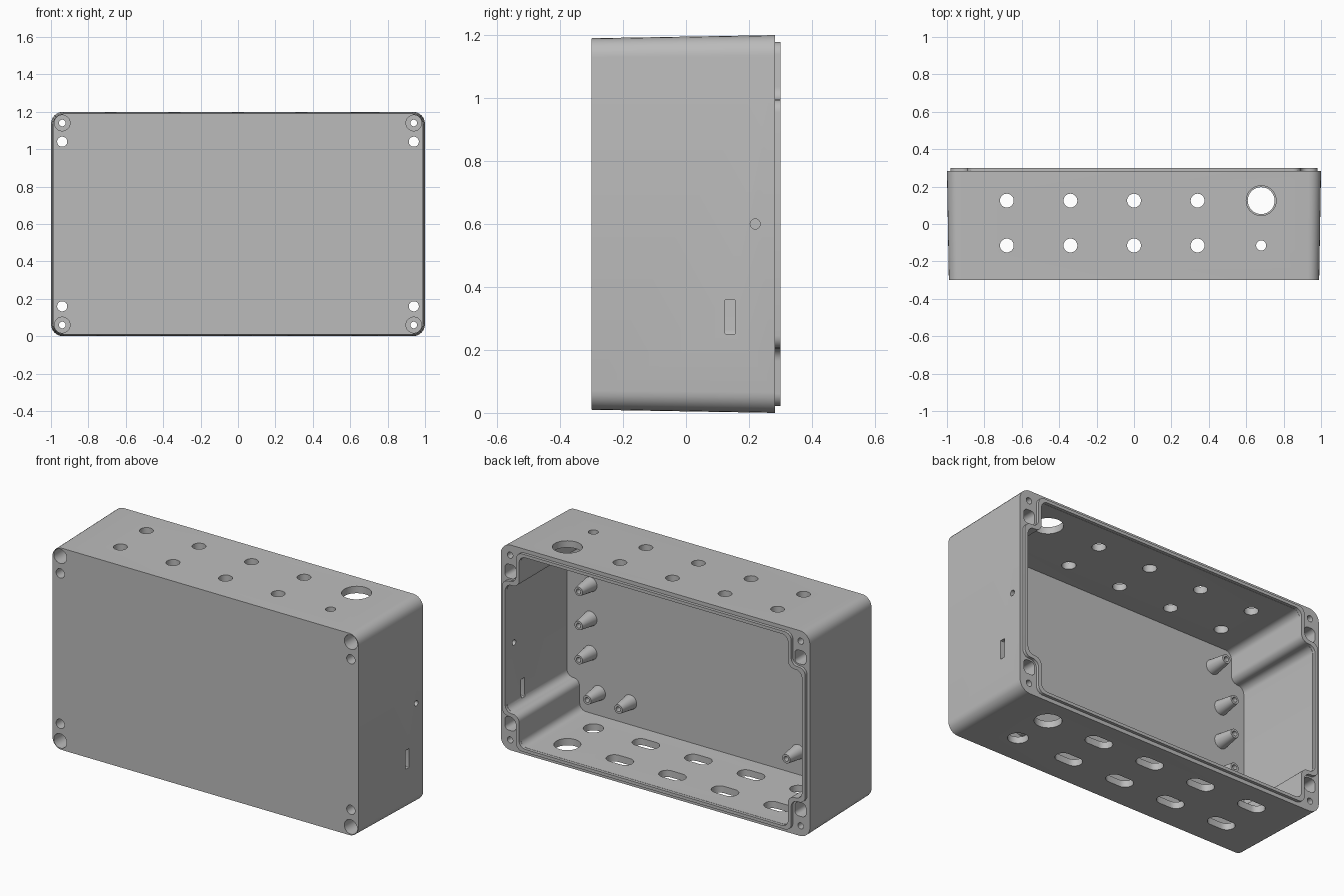
import bpy, bmesh, math
from mathutils import Vector

if "Cube" in bpy.data.objects:
    bpy.data.objects.remove(bpy.data.objects["Cube"])

grey = bpy.data.materials.new("light_grey_plastic")
grey.use_nodes = True
GREY = (0.5, 0.5, 0.5, 1)
grey.diffuse_color = GREY
grey.node_tree.nodes["Principled BSDF"].inputs["Base Color"].default_value = GREY

MID = 0.6      # height of the box centre
RIM = 0.283    # depth of the open rim
FRONT = -0.3
FLOOR = -0.26  # inner face of the front wall


# Profile helpers, all giving loops of 2D points
def fillet(points, radius, steps=6):
    loop = []
    for i, p in enumerate(points):
        p = Vector(p)
        u = (Vector(points[i - 1]) - p).normalized()
        v = (Vector(points[(i + 1) % len(points)]) - p).normalized()
        centre = p + radius * (u + v)
        for s in range(steps + 1):
            t = math.pi / 2 * s / steps
            loop.append(centre - radius * (v * math.cos(t) + u * math.sin(t)))
    return loop


def rounded_rect(cx, cy, w, h, radius):
    return fillet([(cx + w, cy - h), (cx + w, cy + h),
                   (cx - w, cy + h), (cx - w, cy - h)], radius)


def circle(cx, cy, r, n=32):
    return [Vector((cx + r * math.cos(math.tau * i / n),
                    cy + r * math.sin(math.tau * i / n))) for i in range(n)]


def notched_rect(w, h, a, b, radius=0.04):
    # Rectangle whose corners step inward around the screw columns
    quarter = [(w, b), (a, b), (a, h)]
    pts = quarter + [(-x, z) for x, z in reversed(quarter)]
    pts += [(-x, -z) for x, z in quarter] + [(x, -z) for x, z in reversed(quarter)]
    return fillet([(x, z + MID) for x, z in pts], radius)


# Sweep 2D loops through given depths along one axis
def place(p, d, axis):
    return {"x": (d, p[0], p[1]), "y": (p[0], d, p[1]), "z": (p[0], p[1], d)}[axis]


def add_loft(bm, stations, axis="y", ring=False):
    rows = [[bm.verts.new(place(p, d, axis)) for p in loop] for loop, d in stations]
    pairs = list(zip(rows, rows[1:]))
    if ring:
        pairs.append((rows[-1], rows[0]))
    else:
        bm.faces.new(rows[0])
        bm.faces.new(rows[-1])
    for a, b in pairs:
        for i in range(len(a)):
            j = (i + 1) % len(a)
            bm.faces.new((a[i], a[j], b[j], b[i]))


def add_prism(bm, loop, d0, d1, axis="y"):
    add_loft(bm, [(loop, d0), (loop, d1)], axis)


def finish(name, bm):
    bmesh.ops.recalc_face_normals(bm, faces=bm.faces[:])
    mesh = bpy.data.meshes.new(name)
    bm.to_mesh(mesh)
    bm.free()
    mesh.materials.append(grey)
    ob = bpy.data.objects.new(name, mesh)
    bpy.context.collection.objects.link(ob)
    return ob


def select(ob):
    bpy.ops.object.select_all(action="DESELECT")
    ob.select_set(True)
    bpy.context.view_layer.objects.active = ob


def smooth(ob):
    select(ob)
    bpy.ops.object.shade_smooth_by_angle(angle=math.radians(30))


def cut(ob, bm):
    cutter = finish("cutter", bm)
    cutter.hide_render = True
    mod = ob.modifiers.new("cut", "BOOLEAN")
    mod.operation = "DIFFERENCE"
    mod.solver = "EXACT"
    mod.object = cutter
    select(ob)
    bpy.ops.object.modifier_apply(modifier=mod.name)
    bpy.data.objects.remove(cutter)


CORNERS = [(sx, sz) for sx in (-1, 1) for sz in (-1, 1)]

# Box shell with slight draft toward the front
bm = bmesh.new()
add_loft(bm, [(rounded_rect(0, MID, 0.99, 0.59, 0.06), FRONT),
              (rounded_rect(0, MID, 1.0, 0.6, 0.065), RIM)])
shell = finish("enclosure_shell", bm)

# Cavity, leaving the corner columns solid
bm = bmesh.new()
add_loft(bm, [(notched_rect(0.953, 0.553, 0.87, 0.375), FLOOR),
              (notched_rect(0.96, 0.56, 0.87, 0.375), 0.4)])
cut(shell, bm)

# Wide cuts: counterbores, rim pockets, wall openings
bm = bmesh.new()
for sx, sz in CORNERS:
    add_prism(bm, circle(sx * 0.94, MID + sz * 0.54, 0.042), -0.4, 0.2)
    add_prism(bm, rounded_rect(sx * 0.938, MID + sz * 0.445, 0.036, 0.04, 0.025), 0.1, 0.4)
TOP, BOTTOM = (1.1, 1.3), (-0.1, 0.1)
BACK_ROW, FRONT_ROW = 0.125, -0.115
for y in (BACK_ROW, FRONT_ROW):
    for i in range(4):
        x = -0.68 + 0.34 * i
        add_prism(bm, circle(x, y, 0.037), *TOP, "z")
        add_prism(bm, rounded_rect(x, y, 0.08, 0.044, 0.0439), *BOTTOM, "z")
for y, r_top, r_bottom in ((BACK_ROW, 0.08, 0.072), (FRONT_ROW, 0.027, 0.054)):
    add_prism(bm, circle(0.68, y, r_top), *TOP, "z")
    add_prism(bm, circle(0.68, y, r_bottom), *BOTTOM, "z")
add_prism(bm, rounded_rect(0.14, 0.305, 0.016, 0.055, 0.004), 0.9, 1.1, "x")
add_prism(bm, circle(0.22, MID, 0.016), 0.9, 1.1, "x")
cut(shell, bm)

# Narrow through holes for lid screws and wall mounting
bm = bmesh.new()
for sx, sz in CORNERS:
    add_prism(bm, circle(sx * 0.94, MID + sz * 0.54, 0.018), -0.4, 0.4)
    add_prism(bm, circle(sx * 0.94, MID + sz * 0.44, 0.027), -0.4, 0.4)
cut(shell, bm)
smooth(shell)

# Raised sealing lip following the cavity edge
outer = notched_rect(0.981, 0.578, 0.89, 0.395)
inner = notched_rect(0.96, 0.56, 0.87, 0.375)
bm = bmesh.new()
add_loft(bm, [(outer, RIM), (outer, 0.3), (inner, 0.3), (inner, RIM)], ring=True)
smooth(finish("sealing_lip", bm))

# Tapered hollow standoffs on the inside of the front wall
bm = bmesh.new()
for side in (-1, 1):
    for x, z in ((0.8, 0.8), (0.8, 0.6), (0.8, 0.4),
                 (0.745, 1.02), (0.745, 0.18), (0.543, 0.18)):
        radii = ((0.042, FLOOR), (0.026, -0.15), (0.014, -0.15), (0.014, -0.22))
        add_loft(bm, [(circle(side * x, z, r, 24), y) for r, y in radii])
smooth(finish("standoffs", bm))
